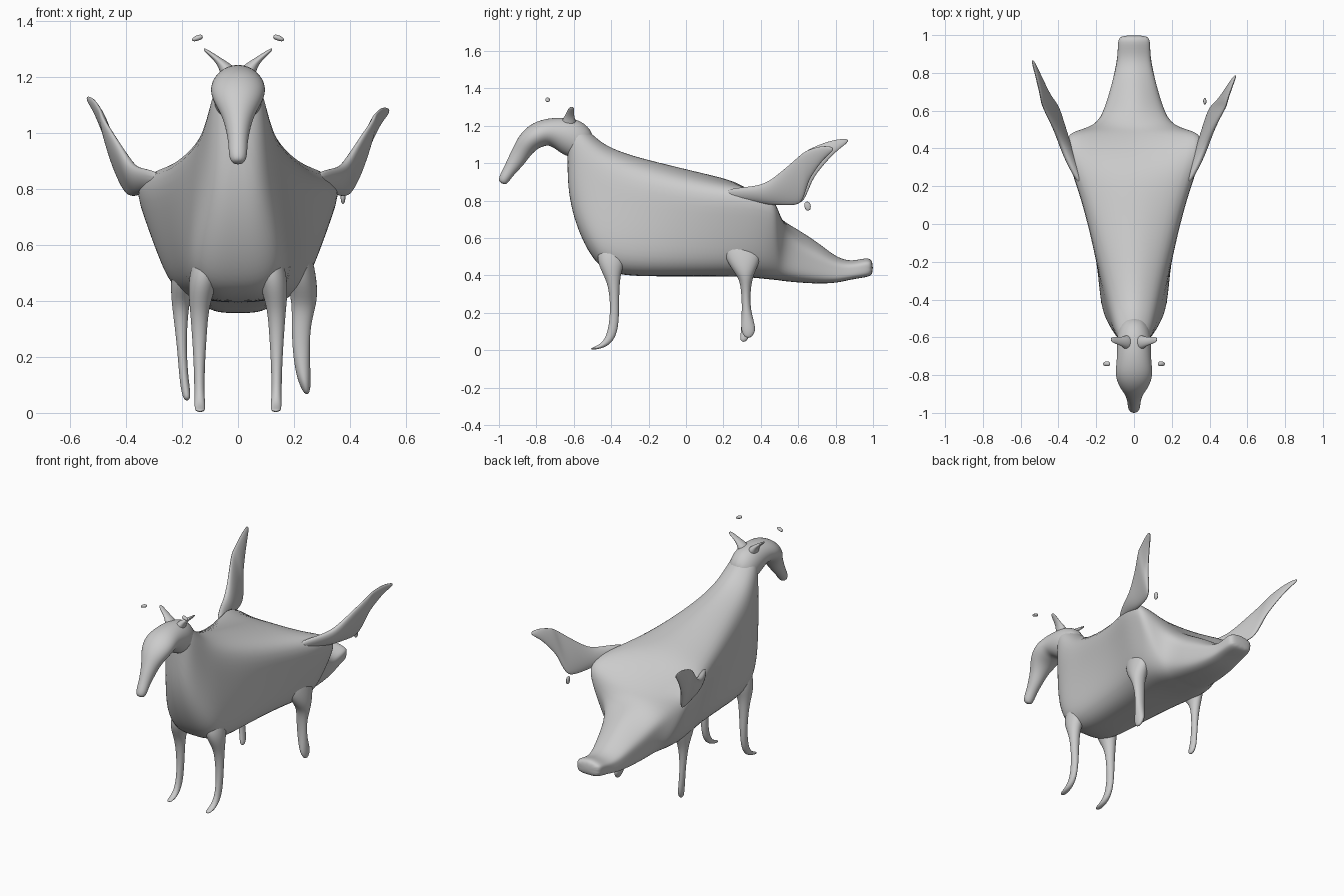
import bpy, bmesh, math
from mathutils import Vector


def loft(name, rings, levels=2):
    """Skin a list of equal-length closed rings, cap the ends, smooth."""
    bm = bmesh.new()
    loops = [[bm.verts.new(p) for p in r] for r in rings]
    n = len(loops[0])
    for a, b in zip(loops, loops[1:]):
        for i in range(n):
            j = (i + 1) % n
            bm.faces.new((a[i], a[j], b[j], b[i]))
    bm.faces.new(loops[0][::-1])
    bm.faces.new(loops[-1])
    bmesh.ops.recalc_face_normals(bm, faces=bm.faces)
    me = bpy.data.meshes.new(name)
    bm.to_mesh(me)
    bm.free()
    for p in me.polygons:
        p.use_smooth = True
    ob = bpy.data.objects.new(name, me)
    bpy.context.collection.objects.link(ob)
    mod = ob.modifiers.new("smooth", "SUBSURF")
    mod.levels = mod.render_levels = levels
    return ob


def tube(name, stations, side=(1, 0, 0), n=12):
    """Stations: (x, y, z, half width along side, half depth across)."""
    pts = [Vector(s[:3]) for s in stations]
    side = Vector(side)
    rings = []
    for i, s in enumerate(stations):
        t = pts[min(i + 1, len(pts) - 1)] - pts[max(i - 1, 0)]
        up = t.cross(side).normalized()
        rings.append([pts[i] + side * s[3] * 1.05 * math.cos(k * math.tau / n)
                      + up * s[4] * 1.05 * math.sin(k * math.tau / n) for k in range(n)])
    return loft(name, rings)


# Trunk and tail: y, bottom z, top z, upper edge z, upper half width, lower half width
trunk = [
    (-0.635, 0.90, 1.20, 1.14, 0.05, 0.04),
    (-0.61, 0.74, 1.25, 1.17, 0.085, 0.08),
    (-0.56, 0.60, 1.22, 1.13, 0.10, 0.12),
    (-0.50, 0.49, 1.16, 1.07, 0.115, 0.157),
    (-0.43, 0.42, 1.10, 1.015, 0.135, 0.18),
    (-0.30, 0.395, 1.05, 0.96, 0.165, 0.19),
    (-0.10, 0.395, 1.0, 0.91, 0.22, 0.195),
    (0.10, 0.395, 0.95, 0.88, 0.275, 0.21),
    (0.24, 0.395, 0.915, 0.87, 0.325, 0.235),
    (0.34, 0.39, 0.86, 0.87, 0.36, 0.25),
    (0.43, 0.38, 0.78, 0.86, 0.375, 0.235),
    (0.49, 0.375, 0.715, 0.81, 0.365, 0.20),
    (0.515, 0.37, 0.695, 0.66, 0.20, 0.165),
    (0.62, 0.36, 0.64, 0.56, 0.15, 0.14),
    (0.72, 0.355, 0.57, 0.51, 0.12, 0.115),
    (0.81, 0.36, 0.495, 0.46, 0.095, 0.1),
    (0.89, 0.38, 0.475, 0.455, 0.08, 0.085),
    (0.97, 0.39, 0.50, 0.475, 0.085, 0.08),
    (1.0, 0.405, 0.48, 0.465, 0.07, 0.065),
]
rings = []
for y, zb, zt, ze, wt, wb in trunk:
    h = ze - zb
    half = [(wt * 0.5, zt + (ze - zt) * 0.3), (wt * 1.03, ze),
            (wt * 0.7 + wb * 0.34, zb + h * 0.68), (wt * 0.3 + wb * 0.74, zb + h * 0.38),
            (wb * 0.98, zb + h * 0.13), (wb * 0.6, zb)]
    ring = [(0, y, zt)] + [(x, y, z) for x, z in half] + [(0, y, zb)]
    rings.append(ring + [(-x, y, z) for x, z in half[::-1]])
loft("trunk_and_tail", rings)

# Head with drooping snout, buried into the neck at the back
tube("head", [
    (0, -0.52, 1.07, 0.075, 0.075), (0, -0.60, 1.135, 0.09, 0.105),
    (0, -0.66, 1.155, 0.09, 0.092), (0, -0.73, 1.17, 0.09, 0.072),
    (0, -0.79, 1.155, 0.10, 0.07), (0, -0.845, 1.115, 0.085, 0.06),
    (0, -0.88, 1.06, 0.055, 0.05), (0, -0.91, 1.01, 0.042, 0.045),
    (0, -0.945, 0.96, 0.033, 0.033), (0, -0.97, 0.92, 0.033, 0.03),
    (0, -0.985, 0.89, 0.022, 0.022)])

for s, label in ((-1, "left"), (1, "right")):
    # Short horns and the loose flecks above them
    tube(label + "_horn", [
        (s * 0.025, -0.63, 1.20, 0.05, 0.04), (s * 0.05, -0.625, 1.24, 0.032, 0.02),
        (s * 0.08, -0.62, 1.268, 0.02, 0.01), (s * 0.125, -0.61, 1.302, 0.016, 0.006)],
        side=(0, 1, 0), n=8)
    tube(label + "_horn_fleck", [
        (s * 0.125, -0.74, 1.345, 0.01, 0.007), (s * 0.142, -0.74, 1.34, 0.014, 0.012),
        (s * 0.165, -0.74, 1.33, 0.01, 0.006)], side=(0, 1, 0), n=8)

    # Front leg ending in a flat pointed foot
    tube(label + "_front_leg", [
        (s * 0.09, -0.38, 0.60, 0.05, 0.06), (s * 0.118, -0.40, 0.50, 0.056, 0.085),
        (s * 0.132, -0.398, 0.43, 0.045, 0.056), (s * 0.138, -0.388, 0.37, 0.033, 0.034),
        (s * 0.138, -0.382, 0.28, 0.026, 0.024),
        (s * 0.138, -0.382, 0.18, 0.02, 0.024), (s * 0.138, -0.392, 0.10, 0.018, 0.026),
        (s * 0.137, -0.415, 0.05, 0.018, 0.022), (s * 0.136, -0.455, 0.018, 0.019, 0.012),
        (s * 0.135, -0.51, 0.006, 0.016, 0.005)])

    # Swept wing: y, x, z, half thickness, half height
    wing = [(0.20, 0.27, 0.83, 0.02, 0.03), (0.33, 0.333, 0.835, 0.028, 0.038),
            (0.42, 0.365, 0.832, 0.03, 0.052), (0.50, 0.392, 0.86, 0.025, 0.085),
            (0.57, 0.42, 0.89, 0.023, 0.115), (0.635, 0.447, 0.925, 0.021, 0.135),
            (0.67, 0.465, 0.995, 0.018, 0.085), (0.73, 0.487, 1.045, 0.015, 0.06),
            (0.80, 0.512, 1.095, 0.012, 0.032), (0.87, 0.538, 1.122, 0.008, 0.01)]
    rings = []
    for y, x, z, w, h in wing:
        if s > 0 and y > 0.6:          # the right wing tip is a little lower and shorter
            z -= (y - 0.6) * 0.17
            y -= (y - 0.6) * 0.3
        ring = []
        for k in range(12):
            a = k * math.tau / 12
            dz = h * 1.05 * math.sin(a)
            ring.append((s * (x + w * math.cos(a) + dz * 0.3), y, z + dz))
        rings.append(ring)
    loft(label + "_wing", rings)

# Hind legs differ slightly; both flare into the haunches
tube("left_hind_leg", [
    (-0.15, 0.30, 0.60, 0.05, 0.10), (-0.19, 0.305, 0.50, 0.05, 0.11),
    (-0.203, 0.315, 0.43, 0.036, 0.062), (-0.205, 0.32, 0.38, 0.03, 0.033),
    (-0.204, 0.32, 0.31, 0.022, 0.022), (-0.20, 0.32, 0.22, 0.016, 0.02),
    (-0.193, 0.32, 0.12, 0.016, 0.024), (-0.185, 0.315, 0.07, 0.016, 0.025),
    (-0.182, 0.30, 0.045, 0.01, 0.012)])
tube("right_hind_leg", [
    (0.19, 0.30, 0.64, 0.05, 0.10), (0.22, 0.305, 0.52, 0.055, 0.11),
    (0.235, 0.315, 0.43, 0.05, 0.062), (0.235, 0.32, 0.38, 0.042, 0.034),
    (0.225, 0.32, 0.31, 0.033, 0.024), (0.225, 0.322, 0.22, 0.03, 0.022),
    (0.233, 0.33, 0.14, 0.026, 0.036), (0.24, 0.335, 0.10, 0.02, 0.038),
    (0.246, 0.33, 0.065, 0.008, 0.016)])

# Loose fleck under the right wing
tube("wing_fleck", [
    (0.375, 0.645, 0.795, 0.008, 0.014), (0.375, 0.65, 0.77, 0.01, 0.02),
    (0.375, 0.655, 0.745, 0.006, 0.012)], n=8)
